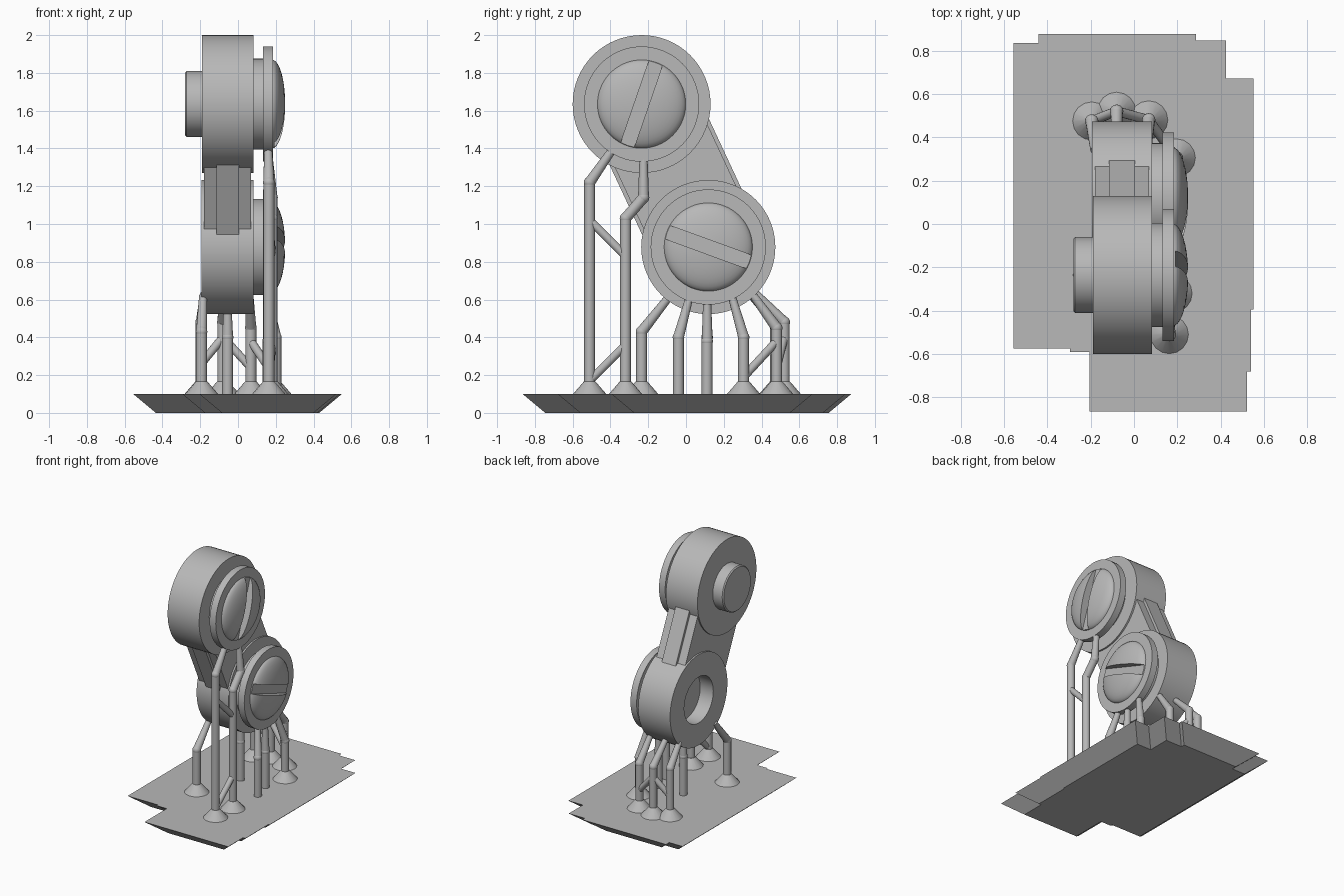
import bpy, bmesh, math
from mathutils import Matrix, Vector

cube = bpy.data.objects.get("Cube")
if cube:
    bpy.data.objects.remove(cube)

grey = bpy.data.materials.new("plain grey")
grey.use_nodes = True
COLOUR = (0.48, 0.48, 0.48, 1)
grey.diffuse_color = COLOUR
grey.node_tree.nodes["Principled BSDF"].inputs["Base Color"].default_value = COLOUR


def finish(name, bm, smooth=True):
    bmesh.ops.recalc_face_normals(bm, faces=bm.faces[:])
    mesh = bpy.data.meshes.new(name)
    bm.to_mesh(mesh)
    bm.free()
    mesh.materials.append(grey)
    ob = bpy.data.objects.new(name, mesh)
    bpy.context.collection.objects.link(ob)
    if smooth:
        shade(ob)
    return ob


def activate(ob):
    bpy.ops.object.select_all(action='DESELECT')
    ob.select_set(True)
    bpy.context.view_layer.objects.active = ob


def shade(ob):
    activate(ob)
    bpy.ops.object.shade_smooth_by_angle(angle=math.radians(30))


def lathe(name, centre, profile, smooth=True):
    """Spin (x, radius) points about an x-direction axle through centre (y, z)."""
    bm = bmesh.new()
    vs = [bm.verts.new((x, r, 0)) for x, r in profile]
    es = [bm.edges.new(pair) for pair in zip(vs, vs[1:])]
    bmesh.ops.spin(bm, geom=vs + es, cent=(0, 0, 0), axis=(1, 0, 0),
                   angle=math.tau, steps=64)
    bmesh.ops.remove_doubles(bm, verts=bm.verts[:], dist=1e-4)
    bmesh.ops.translate(bm, verts=bm.verts[:], vec=(0, *centre))
    return finish(name, bm, smooth)


def drum(name, centre, x0, x1, r):
    return lathe(name, centre, [(x0, 0), (x0, r), (x1, r), (x1, 0)])


def box(name, matrix):
    bm = bmesh.new()
    bmesh.ops.create_cube(bm, size=1, matrix=matrix)
    return finish(name, bm, False)


def box_matrix(centre, angle, size):
    return (Matrix.Translation(centre) @ Matrix.Rotation(angle, 4, 'X')
            @ Matrix.Diagonal((*size, 1)))


def slotted_dome(name, centre, angle):
    """Shallow dome with a straight screw slot cut across it."""
    r, base, rise = 0.235, 0.18, 0.07
    steps = [math.pi / 2 * i / 10 for i in range(11)]
    dome = lathe(name, centre, [(base, 0)] + [
        (base + rise * math.sin(a), r * math.cos(a)) for a in steps], False)
    cutter = box("slot_cutter", box_matrix((0.242, *centre), angle, (0.1, 0.6, 0.075)))
    cutter.hide_render = True
    mod = dome.modifiers.new("slot", 'BOOLEAN')
    mod.operation, mod.object, mod.solver = 'DIFFERENCE', cutter, 'EXACT'
    activate(dome)
    bpy.ops.object.modifier_apply(modifier=mod.name)
    bpy.data.objects.remove(cutter)
    shade(dome)


# Base plate: overlapping slabs that flare outward toward the top
SLABS = [(-0.555, 0.17, -0.575, 0.835), (-0.295, 0.425, -0.59, 0.845),
         (-0.44, 0.285, -0.56, 0.875), (-0.205, 0.52, -0.865, 0.57),
         (-0.175, 0.55, -0.395, 0.67), (-0.185, 0.54, -0.68, 0.6)]
bm = bmesh.new()
for x0, x1, y0, y1 in SLABS:
    made = bmesh.ops.create_cube(bm, size=1)["verts"]
    for v in made:
        inset = 0.12 if v.co.z < 0 else 0
        v.co = (x1 - inset if v.co.x > 0 else x0 + inset,
                y1 - inset if v.co.y > 0 else y0 + inset,
                0.1 if v.co.z > 0 else 0)
finish("base_plate", bm, False)

# Upper joint
UP, LOW = (-0.235, 1.635), (0.118, 0.878)
drum("upper_joint", UP, -0.19, 0.083, 0.365)
lathe("upper_axle_peg", UP, [(-0.18, 0), (-0.18, 0.175), (-0.272, 0.175),
                             (-0.28, 0.167), (-0.28, 0)])
drum("upper_neck", UP, 0.08, 0.135, 0.24)
drum("upper_disc", UP, 0.132, 0.185, 0.305)
slotted_dome("upper_dome", UP, math.radians(71))

# Lower joint, with an open bore on one side
lathe("lower_joint", LOW, [(-0.08, 0), (-0.08, 0.18), (-0.193, 0.18),
                           (-0.193, 0.355), (0.083, 0.355), (0.083, 0)])
drum("lower_neck", LOW, 0.08, 0.135, 0.255)
drum("lower_disc", LOW, 0.132, 0.185, 0.305)
slotted_dome("lower_dome", LOW, math.radians(-20))

# Arm between the joints, with a raised rib down its front and back
span = Vector(UP) - Vector(LOW)
mid = (Vector(UP) + Vector(LOW)) / 2
tilt = math.atan2(span.y, span.x) - math.pi / 2
for name, width, depth in (("arm", 0.25, 0.54), ("arm_rib", 0.12, 0.58)):
    box(name, box_matrix((-0.055, *mid), tilt, (width, depth, 0.42)))


def rod(bm, a, b, r0, r1):
    a, b = Vector(a), Vector(b)
    d = b - a
    bmesh.ops.create_cone(
        bm, cap_ends=True, segments=16, radius1=r0, radius2=r1, depth=d.length,
        matrix=Matrix.Translation((a + b) / 2) @ d.to_track_quat('Z', 'Y').to_matrix().to_4x4())


def leg(name, path, foot=True):
    """Upright pipe with rounded bends, a tapered tip and a conical foot."""
    r = 0.029
    x, y, _ = path[0]
    points = [(x, y, 0.09)] + path
    bm = bmesh.new()
    for i, (a, b) in enumerate(zip(points, points[1:])):
        rod(bm, a, b, r, 0.021 if i == len(points) - 2 else r)
    for p in path[:-1]:
        bmesh.ops.create_uvsphere(bm, u_segments=16, v_segments=8, radius=r + 0.002,
                                  matrix=Matrix.Translation(p))
    if foot:
        rod(bm, (x, y, 0.1), (x, y, 0.167), 0.088, 0.03)
    finish(name, bm)


# Legs
leg("tall_front_leg", [(0.163, -0.51, 1.22), (0.16, -0.385, 1.4)])
leg("tall_rear_leg", [(0.18, -0.32, 1.03), (0.18, -0.225, 1.14), (0.162, -0.225, 1.36)])
leg("front_leg", [(-0.193, -0.235, 0.43), (-0.185, -0.085, 0.62)])
leg("back_right_leg", [(-0.195, 0.475, 0.48), (-0.18, 0.34, 0.63)])
leg("back_middle_leg", [(-0.08, 0.52, 0.48), (-0.08, 0.37, 0.63)])
leg("back_left_leg", [(0.068, 0.48, 0.45), (0.06, 0.35, 0.63)])
leg("side_back_leg", [(0.195, 0.305, 0.4), (0.16, 0.245, 0.61)])
leg("side_front_leg", [(0.2, -0.04, 0.4), (0.16, 0.015, 0.6)], foot=False)
leg("side_middle_leg", [(0.16, 0.112, 0.38), (0.155, 0.112, 0.6)], foot=False)
leg("centre_leg", [(-0.055, 0.112, 0.4), (-0.055, 0.112, 0.56)], foot=False)

# Diagonal struts
STRUTS = {
    "tall_upper_strut": ((0.163, -0.51, 1.02), (0.18, -0.32, 0.83)),
    "tall_lower_strut": ((0.163, -0.51, 0.17), (0.18, -0.32, 0.36)),
    "side_strut": ((0.195, 0.305, 0.19), (0.068, 0.48, 0.38)),
    "back_right_strut": ((-0.195, 0.475, 0.26), (-0.08, 0.52, 0.4)),
    "back_left_strut": ((0.068, 0.48, 0.24), (-0.08, 0.52, 0.4)),
}
for name, (a, b) in STRUTS.items():
    bm = bmesh.new()
    rod(bm, a, b, 0.022, 0.022)
    finish(name, bm)
